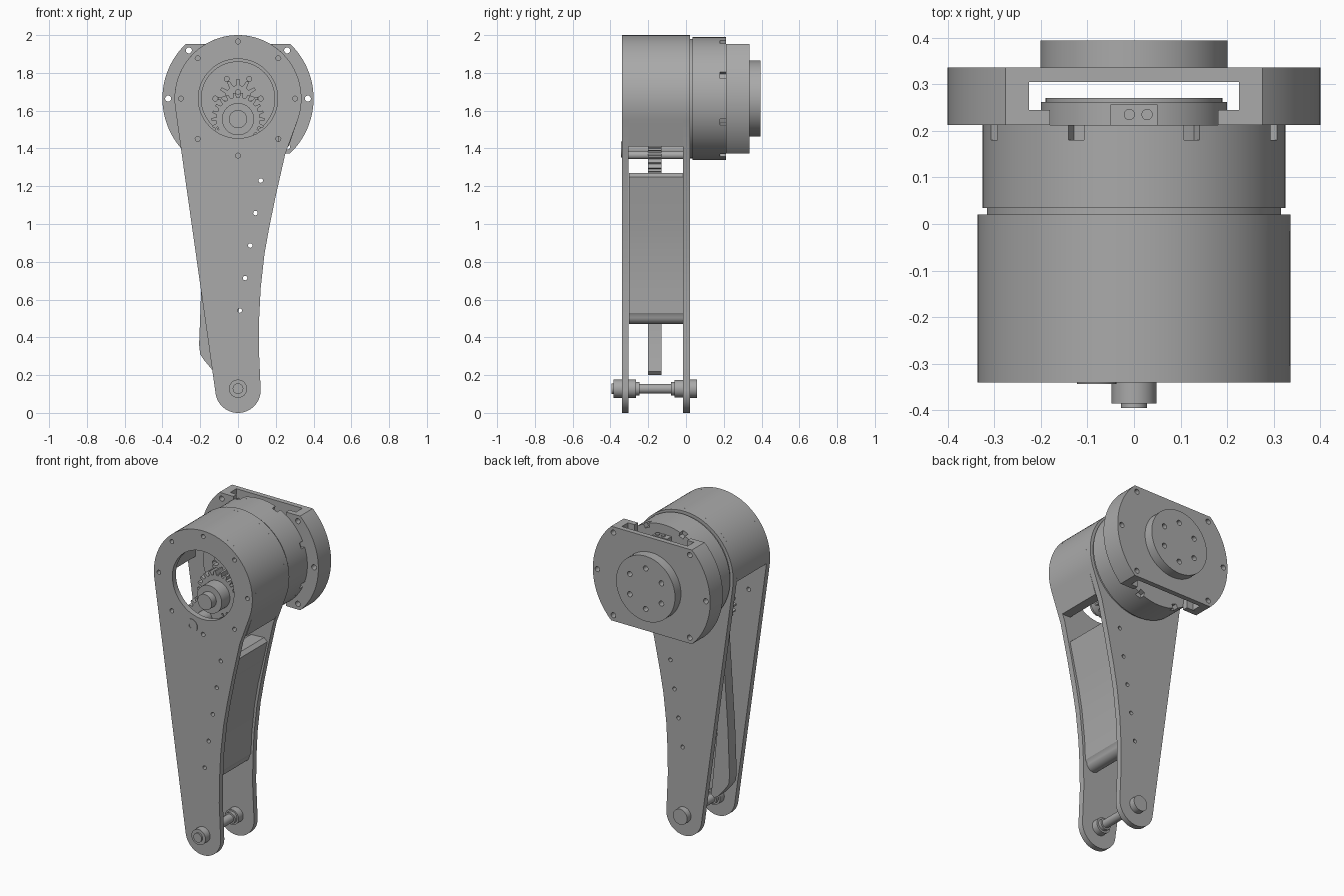
import bpy
from math import sin, cos, pi, radians
from mathutils import Matrix

cube = bpy.data.objects.get("Cube")
if cube:
    bpy.data.objects.remove(cube, do_unlink=True)

grey = bpy.data.materials.new("machined grey")
grey.use_nodes = True
colour = (0.4, 0.4, 0.4, 1)
grey.diffuse_color = colour
grey.node_tree.nodes["Principled BSDF"].inputs["Base Color"].default_value = colour

AXIS = 1.664            # height of the drive axis
R = 0.336               # radius of the upper housing
FRONT, FRONT_IN, BACK_IN, BACK = -0.34, -0.305, -0.015, 0.02
UPRIGHT = Matrix.Rotation(pi / 2, 4, "X")


def arc(r, a0, a1, x=0, z=AXIS, n=48):
    """Points on an arc in the xz plane, angles in degrees."""
    angles = [radians(a0 + (a1 - a0) * i / n) for i in range(n + 1)]
    return [(x + r * cos(a), z + r * sin(a)) for a in angles]


def circle(r, x=0, z=AXIS, n=64):
    return arc(r, 0, 360, x, z, n)[:-1]


def holes(points, r=0.013):
    return [circle(r, x, z, 16) for x, z in points]


def ring_points(r, count, start=0):
    return arc(r, start, start + 360, n=count)[:-1]


def toothed(r_out, r_in, teeth, x=0, z=AXIS):
    """Outline of a spur gear."""
    pts = []
    for i in range(teeth):
        for r, f in ((r_in, -0.3), (r_out, -0.14), (r_out, 0.14), (r_in, 0.3)):
            a = 2 * pi * (i + f) / teeth
            pts.append((x + r * cos(a), z + r * sin(a)))
    return pts


def finish(ob, angle=30):
    bpy.context.view_layer.objects.active = ob
    for o in bpy.context.selected_objects:
        o.select_set(False)
    ob.select_set(True)
    bpy.ops.object.shade_smooth_by_angle(angle=radians(angle))


def slab(name, loops, y0, y1):
    """Extrude outlines (first outer, others holes) from y0 to y1."""
    cu = bpy.data.curves.new(name, "CURVE")
    cu.dimensions = "2D"
    cu.fill_mode = "BOTH"
    cu.extrude = (y1 - y0) / 2
    for loop in loops:
        sp = cu.splines.new("POLY")
        sp.points.add(len(loop) - 1)
        for p, (x, z) in zip(sp.points, loop):
            p.co = (x, z, 0, 1)
        sp.use_cyclic_u = True
    tmp = bpy.data.objects.new(name + " outline", cu)
    bpy.context.collection.objects.link(tmp)
    deps = bpy.context.evaluated_depsgraph_get()
    me = bpy.data.meshes.new_from_object(tmp.evaluated_get(deps))
    bpy.data.objects.remove(tmp, do_unlink=True)
    me.transform(Matrix.Translation((0, (y0 + y1) / 2, 0)) @ UPRIGHT)
    me.materials.clear()
    me.materials.append(grey)
    ob = bpy.data.objects.new(name, me)
    bpy.context.collection.objects.link(ob)
    finish(ob)
    return ob


def mirror(loop):
    return [(-x, z) for x, z in loop]


# Side plates: round head, straight edge at -x, hollow edge at +x
edge = [(0.25, 1.37), (0.2, 1.15), (0.165, 0.98), (0.14, 0.84),
        (0.12, 0.66), (0.112, 0.5), (0.11, 0.35)]
outline = arc(R, -20, 188) + arc(0.12, 188, 360, z=0.12) + edge[::-1]
head_screws = ring_points(0.302, 8)
row = [(0.12 - 0.0275 * i, 1.23 - 0.172 * i) for i in range(5)]
common = holes(head_screws) + holes(row, 0.012)
slab("front_plate", [outline, circle(0.21)] + common, FRONT, FRONT_IN)
slab("back_plate", [outline] + common, BACK_IN, BACK)

# Housing wall over the head, open at the lower -x side
wall = [(0.268, 1.41)] + arc(R, -20, 184) + arc(0.28, 184, -40) + [(0.21, 1.41)]
slab("housing_wall", [wall], FRONT_IN, BACK_IN)

# Spacer block along the hollow edge
outer = [(0.212, 1.25), (0.185, 1.13), (0.15, 0.98), (0.125, 0.84),
         (0.106, 0.66), (0.1, 0.53)]
block = outer + arc(0.045, 0, -180, 0.045, 0.515, 12) + [(0.08, 1.22), (0.1, 1.265), (0.19, 1.27)]
slab("spacer_block", [block] + holes(row, 0.012), FRONT_IN + 0.002, BACK_IN - 0.002)

# Reduction gears seen through the front opening
slab("carrier_disc", [circle(0.197)] + holes(ring_points(0.12, 6, 60)), -0.06, BACK_IN)
slab("sun_gear", [toothed(0.105, 0.07, 12)] + holes(ring_points(0.035, 3, 90)), -0.1, -0.06)
slab("idler_gear", [toothed(0.14, 0.115, 22, 0, 1.555)], -0.2, -0.13)
slab("idler_hub", [circle(0.085, 0, 1.555)], -0.28, -0.1)
slab("idler_shaft", [circle(0.048, 0, 1.555)], -0.325, -0.28)

# Lower gear, its shaft and the lever beneath it
slab("lower_gear", [toothed(0.125, 0.1, 20, -0.08, 1.395)], -0.2, -0.13)
slab("lower_shaft", [circle(0.042, -0.08, 1.395)] + holes([(-0.08, 1.395)], 0.015),
     FRONT - 0.003, BACK_IN)
slab("cross_post", [circle(0.022, 0, 1.365)], FRONT_IN, BACK_IN)
lever = [(-0.15, 1.33), (-0.195, 0.65), (-0.206, 0.36), (-0.2, 0.31), (-0.18, 0.28),
         (-0.13, 0.22), (-0.1, 0.2), (-0.08, 0.22), (-0.09, 0.3), (-0.125, 0.65), (-0.06, 1.33)]
slab("lever", [lever], -0.2, -0.13)

# Bottom pin: a stack of turned steps
steps = [(-0.395, -0.385, 0.028), (-0.385, FRONT, 0.048), (FRONT_IN, -0.265, 0.048),
         (-0.265, -0.245, 0.036), (-0.245, -0.08, 0.026), (-0.08, -0.06, 0.036),
         (-0.06, BACK_IN, 0.046), (BACK, 0.058, 0.048)]
for i, (y0, y1, r) in enumerate(steps):
    slab(f"pin_step_{i + 1}", [circle(r, 0, 0.128, 40)], y0, y1)

# Motor: lip, body and notched rear rim
slab("motor_lip", [circle(0.316, n=96)], BACK, 0.034)
slab("motor_body", [circle(0.325, n=96)], 0.034, 0.18)
rim = []
for k in range(8):
    a = 22.5 + 45 * k
    rim += arc(0.3, a - 3, a + 3, n=4) + arc(0.325, a + 3.2, a + 41.8, n=12)
slab("motor_rim", [rim], 0.18, 0.212)
slab("rear_cap", [circle(0.2)], 0.212, 0.262)
slab("rear_cap_edge", [circle(0.19)], 0.262, 0.27)

# Connector on the rear of the motor
socket = [(-0.05, 1.84), (0.05, 1.84), (0.05, 1.93), (-0.05, 1.93)]
slab("connector", [socket], 0.212, 0.256)
for x in (-0.01, 0.028):
    bpy.ops.mesh.primitive_cylinder_add(vertices=16, radius=0.012, depth=0.01,
                                        location=(x, 0.235, 1.933))
    pin = bpy.context.object
    pin.name = "connector_pin"
    pin.data.materials.append(grey)
    finish(pin)

# Output bracket: flat-topped flange on two side legs
CUT = 0.29
flange = arc(0.4, -46.5, 46.5) + arc(0.4, 133.5, 226.5)
right_screws = [(0.26, AXIS + 0.255), (0.37, AXIS), (0.26, AXIS - 0.255)]
screws = right_screws + mirror(right_screws)
slab("flange", [flange] + holes(screws, 0.016), 0.305, 0.336)


def leg(inner_r, inner_x, angle):
    return (arc(0.4, -46.5, 46.5) + [(inner_x, AXIS + CUT)]
            + arc(inner_r, angle, -angle) + [(inner_x, AXIS - CUT)])


for side, flip in (("left", lambda p: p), ("right", mirror)):
    cuts = holes(flip(right_screws), 0.016)
    slab(side + "_leg", [flip(leg(0.3, 0.225, 41))] + cuts, 0.245, 0.305)
    slab(side + "_foot", [flip(leg(0.29, 0.18, 51))] + cuts, 0.212, 0.245)

# Output hub with six bolt holes
slab("output_hub", [circle(0.201)] + holes(ring_points(0.125, 6, 30), 0.016), 0.336, 0.394)
